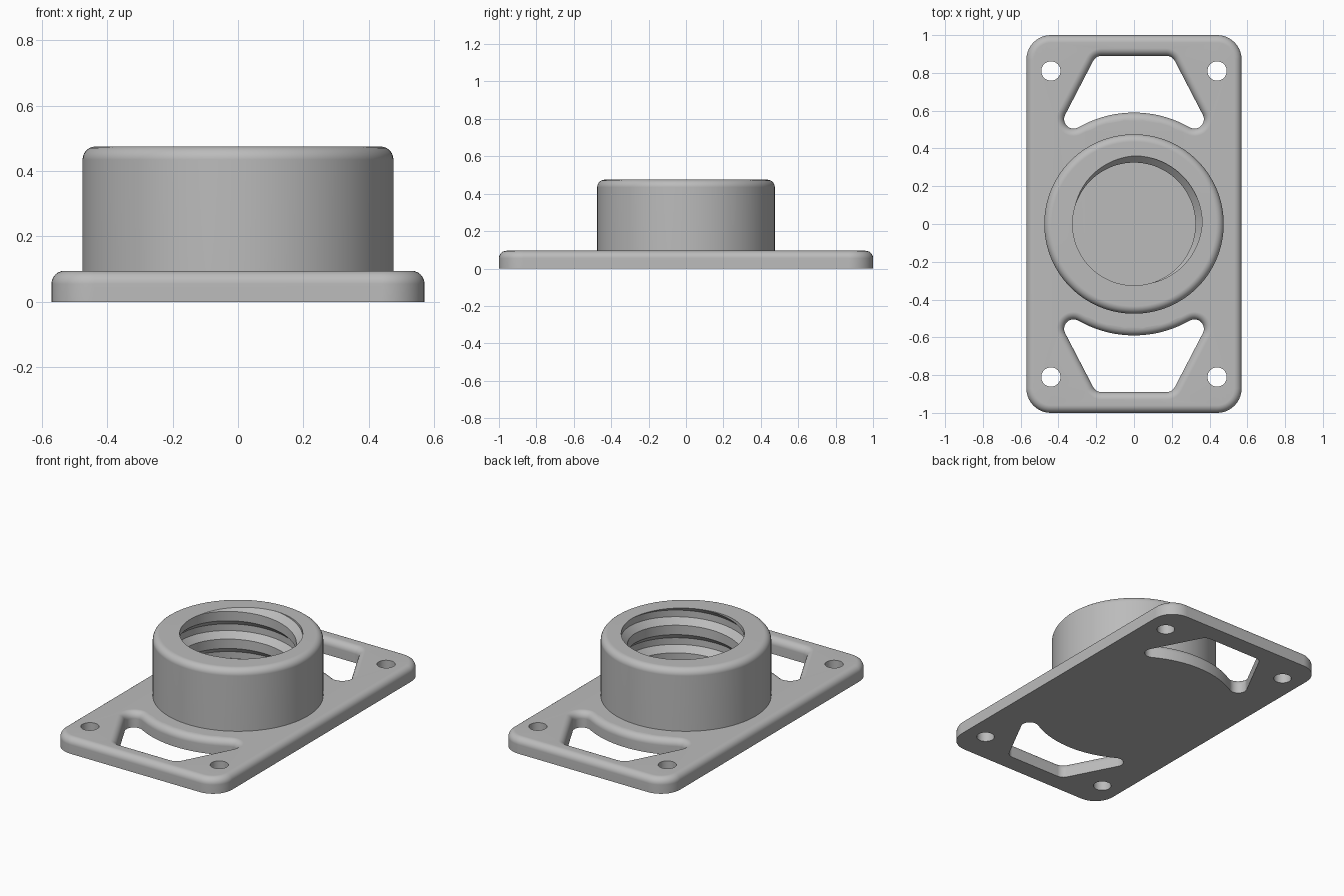
import bpy, bmesh, math
from math import cos, sin, pi, radians

cube = bpy.data.objects.get("Cube")
if cube:
    bpy.data.objects.remove(cube)

PLATE_TOP, CUP_TOP, FILLET = 0.095, 0.475, 0.04
HALF_X, HALF_Y, CORNER = 0.57, 1.0, 0.13
CUP_R, CREST_R, ROOT_R, PITCH = 0.475, 0.325, 0.361, 0.17

grey = bpy.data.materials.new("plain_grey")
grey.use_nodes = True
colour = (0.5, 0.5, 0.5, 1)
grey.diffuse_color = colour
grey.node_tree.nodes["Principled BSDF"].inputs["Base Color"].default_value = colour


def finish(name, bm):
    """Turn a bmesh into a shaded object with crisp flat faces."""
    bmesh.ops.recalc_face_normals(bm, faces=bm.faces[:])
    mesh = bpy.data.meshes.new(name)
    bm.to_mesh(mesh)
    bm.free()
    mesh.materials.append(grey)
    obj = bpy.data.objects.new(name, mesh)
    bpy.context.collection.objects.link(obj)
    bpy.ops.object.select_all(action='DESELECT')
    obj.select_set(True)
    bpy.context.view_layer.objects.active = obj
    bpy.ops.object.shade_smooth_by_angle(angle=radians(30))
    mod = obj.modifiers.new("flat_face_normals", 'WEIGHTED_NORMAL')
    mod.keep_sharp = True
    return obj


def arc(cx, cy, r, start, end, steps):
    """Points with unit normals (x, y, nx, ny) along an arc, in degrees."""
    out = []
    for i in range(steps + 1):
        a = radians(start + (end - start) * i / steps)
        out.append((cx + r * cos(a), cy + r * sin(a), cos(a), sin(a)))
    return out


def plate_outline():
    x, y = HALF_X - CORNER, HALF_Y - CORNER
    pts = []
    for sx, sy, a in ((1, 1, 0), (-1, 1, 90), (-1, -1, 180), (1, -1, 270)):
        pts += arc(sx * x, sy * y, CORNER, a, a + 90, 10)
    return pts


def slot_outline(side):
    """Trapezoid slot with rounded corners and an edge concentric with the cup."""
    tip = arc(0.32, 0.555, 0.05, -120, 27.5, 14)
    outer = arc(0.172, 0.84, 0.05, 27.5, 90, 8)
    half = tip + outer
    pts = half + [(-x, y, -nx, ny) for x, y, nx, ny in reversed(half)]
    pts += [(x, y, -nx, -ny) for x, y, nx, ny in arc(0, 0, 0.59, 120, 60, 24)[1:-1]]
    return [(x, side * y, nx, side * ny) for x, y, nx, ny in pts]


def add_wall(bm, outline, direction, fillet):
    """Vertical wall from z = 0, rounding over into the top; returns rim edges."""
    levels = [(0, 0)]
    if fillet:
        for i in range(7):
            a = pi / 2 * i / 6
            levels.append((fillet * (1 - cos(a)), PLATE_TOP - fillet + fillet * sin(a)))
    else:
        levels.append((0, PLATE_TOP))
    rings = [[bm.verts.new((x + direction * o * nx, y + direction * o * ny, z))
              for x, y, nx, ny in outline] for o, z in levels]
    n = len(outline)
    for low, high in zip(rings, rings[1:]):
        for i in range(n):
            j = (i + 1) % n
            bm.faces.new((low[i], low[j], high[j], high[i]))
    return [[bm.edges.get((ring[i], ring[(i + 1) % n])) for i in range(n)]
            for ring in (rings[0], rings[-1])]


# Mounting plate with two slots and four screw holes
bm = bmesh.new()
walls = [add_wall(bm, plate_outline(), -1, FILLET)]
for side in (1, -1):
    walls.append(add_wall(bm, slot_outline(side), 1, FILLET))
    for sx in (1, -1):
        hole = arc(sx * 0.44, side * 0.81, 0.051, 0, 360, 32)[:-1]
        walls.append(add_wall(bm, hole, 1, 0))
for cap in (0, 1):
    edges = [e for wall in walls for e in wall[cap]]
    bmesh.ops.triangle_fill(bm, use_beauty=True, use_dissolve=False, edges=edges)
finish("mounting_plate", bm)


# Threaded cup: each column is a radial section, its thread rising with the angle
def thread_radius(z, centre):
    u = abs((z - centre) / PITCH - round((z - centre) / PITCH))
    t = min(max((u - 0.12) / 0.21, 0), 1)
    return ROOT_R + (CREST_R - ROOT_R) * t


def cup_section(angle):
    section = [(CUP_R, PLATE_TOP)]
    for i in range(7):
        a = pi / 2 * i / 6
        section.append((CUP_R - FILLET + FILLET * cos(a), CUP_TOP - FILLET + FILLET * sin(a)))
    centre = CUP_TOP + PITCH * (angle / (2 * pi) - 0.125)
    levels = [CUP_TOP]
    for turn in range(2, -6, -1):
        for u in (0.33, 0.12, -0.12, -0.33):
            z = centre + PITCH * (turn + u)
            levels.append(min(max(z, PLATE_TOP), CUP_TOP))
    return section + [(thread_radius(z, centre), z) for z in levels]


bm = bmesh.new()
STEPS = 128
columns = []
for i in range(STEPS + 1):
    a = 2 * pi * i / STEPS
    columns.append([bm.verts.new((r * cos(a), r * sin(a), z)) for r, z in cup_section(a)])
for left, right in zip(columns, columns[1:]):
    for k in range(len(left) - 1):
        bm.faces.new((left[k], right[k], right[k + 1], left[k + 1]))
bmesh.ops.remove_doubles(bm, verts=bm.verts[:], dist=1e-5)
bmesh.ops.dissolve_degenerate(bm, edges=bm.edges[:], dist=1e-5)
finish("threaded_cup", bm)
